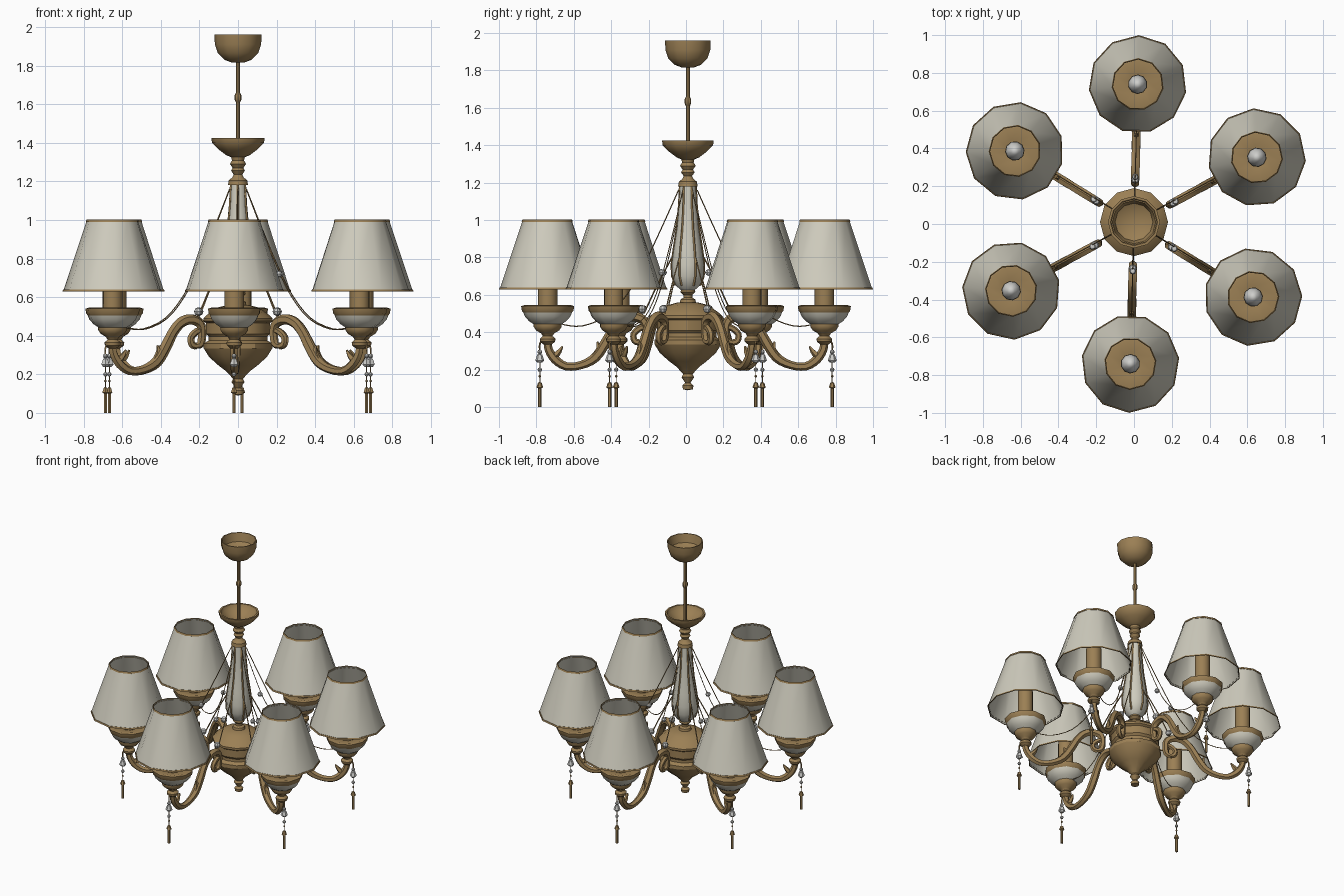
import bpy, bmesh, math
from mathutils import Vector, Matrix

if "Cube" in bpy.data.objects:
    bpy.data.objects.remove(bpy.data.objects["Cube"])


def material(name, rgb):
    m = bpy.data.materials.new(name)
    m.diffuse_color = (*rgb, 1)
    m.use_nodes = True
    m.node_tree.nodes["Principled BSDF"].inputs["Base Color"].default_value = m.diffuse_color
    return m


BRASS = material("antique brass", (0.33, 0.215, 0.09))
CREAM = material("cream fabric", (0.62, 0.60, 0.51))
GLASS = material("crystal", (0.62, 0.62, 0.60))
AXIS_Y = 0.01
R = 0.74  # distance of the lamps from the axis
P = 0.782  # distance of the pendants from the axis


def finish(bm, name, mat, angle=40):
    bmesh.ops.recalc_face_normals(bm, faces=bm.faces)
    me = bpy.data.meshes.new(name)
    bm.to_mesh(me)
    bm.free()
    me.materials.append(mat)
    ob = bpy.data.objects.new(name, me)
    bpy.context.collection.objects.link(ob)
    bpy.context.view_layer.objects.active = ob
    ob.select_set(True)
    bpy.ops.object.shade_smooth_by_angle(angle=math.radians(angle))
    ob.select_set(False)
    return ob


def skin(bm, rings):
    for a, b in zip(rings, rings[1:]):
        n = max(len(a), len(b))
        for i in range(n):
            f = [a[i % len(a)], a[(i + 1) % len(a)], b[(i + 1) % len(b)], b[i % len(b)]]
            f = list(dict.fromkeys(f))
            if len(f) > 2:
                bm.faces.new(f)


def lathe(name, profile, mat, x=0, y=0, sides=10, angle=40):
    """Spin (radius, height) points around a vertical axis."""
    bm = bmesh.new()
    rings = []
    for r, z in profile:
        n = 1 if r == 0 else sides
        turns = [2 * math.pi * i / sides for i in range(n)]
        rings.append([bm.verts.new((x + r * math.cos(t), y + r * math.sin(t), z))
                      for t in turns])
    skin(bm, rings)
    return finish(bm, name, mat, angle)


def spline(pts, steps):
    """Smooth curve through (distance, height, thickness) points."""
    p = [Vector(q) for q in pts]
    p = [2 * p[0] - p[1]] + p + [2 * p[-1] - p[-2]]
    out = []
    for a, b, c, d in zip(p, p[1:], p[2:], p[3:]):
        for s in range(steps):
            t = s / steps
            out.append(0.5 * (2 * b + (c - a) * t + (2 * a - 5 * b + 4 * c - d) * t * t
                              + (3 * b - a - 3 * c + d) * t ** 3))
    return out + [p[-2]]


def tube(name, path, mat, radius=None, sides=4, steps=3):
    """Sweep a round section along a path in the x-z plane."""
    if radius:
        path = [(x, z, radius) for x, z in path]
    bm = bmesh.new()
    path = spline(path, steps)
    rings = []
    for i, q in enumerate(path):
        d = path[min(i + 1, len(path) - 1)] - path[max(i - 1, 0)]
        t = Vector((d.x, 0, d.y)).normalized()
        n, side = Vector((-t.z, 0, t.x)), Vector((0, 1, 0))
        turns = [2 * math.pi * k / sides for k in range(sides)]
        rings.append([bm.verts.new(Vector((q.x, 0, q.y)) + q.z * (n * math.cos(u)
                                                                 + side * math.sin(u)))
                      for u in turns])
    skin(bm, rings)
    bm.faces.new(rings[0])
    bm.faces.new(rings[-1])
    return finish(bm, name, mat, 50)


def around(ob, shift=0):
    """Repeat a part on all six arms."""
    name = ob.name
    for k in range(6):
        o = ob
        if k:
            o = ob.copy()
            bpy.context.collection.objects.link(o)
        o.name = f"{name}_{k + 1}"
        turn = Matrix.Rotation(math.radians(28.5 + 60 * k), 4, 'Z')
        o.matrix_world = Matrix.Translation((0, shift, 0)) @ turn


def column(name, profile, mat, sides=12, angle=40):
    return lathe(name, profile, mat, y=AXIS_Y, sides=sides, angle=angle)


def lamp(name, profile, mat, sides=10):
    around(lathe(name, profile, mat, x=R, sides=sides))


def bead(name, x, z, size, mat):
    arc = [math.pi * i / 4 for i in range(5)]
    profile = [(size * math.sin(t) if 0 < t < 3 else 0, z - size * math.cos(t)) for t in arc]
    around(lathe(name, profile, mat, x=x, sides=8))


# Central column
column("ceiling_canopy", [(0, 1.85), (.10, 1.90), (.115, 1.96), (.122, 1.96), (.12, 1.91),
                          (.105, 1.865), (.07, 1.83), (.03, 1.815), (0, 1.815)], BRASS)
column("rod", [(.011, 1.83), (.011, 1.33)], BRASS, 8)
column("rod_knot", [(.011, 1.66), (.018, 1.645), (.018, 1.625), (.011, 1.61)], BRASS, 8)
column("upper_dish", [(0, 1.35), (.05, 1.36), (.115, 1.40), (.125, 1.425), (.138, 1.425),
                      (.135, 1.40), (.10, 1.365), (.06, 1.335), (.035, 1.325),
                      (.03, 1.305)], BRASS)
column("neck", [(.03, 1.31), (.042, 1.29), (.028, 1.27), (.036, 1.255), (.022, 1.235),
                (.03, 1.22), (.048, 1.205), (.052, 1.18), (0, 1.18)], BRASS)
VASE = [(.042, 1.185), (.047, 1.08), (.058, .96), (.075, .85), (.087, .76), (.084, .70),
        (.065, .65), (.03, .62)]
column("vase", VASE, CREAM)
around(tube("vase_rib", VASE[:-1], BRASS, .006, steps=1), AXIS_Y)
column("vase_foot", [(0, .64), (.034, .635), (.04, .615), (.024, .60), (.024, .585),
                     (.04, .575), (.045, .55)], BRASS)
column("body", [(0, .56), (.06, .558), (.11, .545), (.165, .505), (.18, .49), (.18, .475),
                (.165, .465), (.165, .41), (.152, .395), (.152, .375), (.178, .36),
                (.178, .335), (.15, .29), (.10, .245), (.06, .215), (.024, .175)],
       BRASS, angle=30)
column("finial", [(.024, .178), (.034, .16), (.014, .13), (.03, .115), (.026, .095),
                  (0, .09)], BRASS)

# Curved arms with scroll and leaves
around(tube("arm", [(.255, .345, .012), (.222, .36, .02), (.215, .43, .022),
                    (.235, .47, .025), (.29, .485, .026), (.345, .465, .026),
                    (.39, .415, .025), (.43, .345, .027), (.485, .265, .026),
                    (.56, .225, .022), (.64, .218, .022), (.70, .255, .024),
                    (.735, .31, .022), (.74, .37, .022)], BRASS, sides=6))
around(tube("scroll", [(.215, .43), (.25, .42), (.28, .39), (.275, .355), (.25, .345)],
            BRASS, .017, 6))
around(tube("outer_leaf", [(.72, .26, .018), (.685, .29, .016), (.66, .325, .005)], BRASS,
            sides=5))
around(tube("inner_leaf", [(.50, .25, .018), (.468, .31, .016), (.475, .35, .005)], BRASS,
            sides=5))

# Lamps
lamp("cup_stem", [(0, .33), (.022, .335), (.04, .35), (.042, .365), (.026, .38),
                  (.036, .395), (.062, .41), (.075, .43), (.075, .445), (0, .445)], BRASS)
lamp("cup_bowl", [(.07, .44), (.10, .46), (.122, .485), (.13, .505)], CREAM)
lamp("cup_rim", [(.125, .50), (.138, .515), (.142, .54), (.125, .545), (.06, .53),
                 (0, .53)], BRASS)
lamp("candle", [(.052, .53), (.052, .76), (0, .76)], BRASS)
lamp("bulb", [(.025, .76), (.042, .79), (.05, .83), (.04, .87), (.02, .90), (0, .91)], GLASS)
lamp("lampshade", [(.256, .632), (.133, 1.0)], CREAM, 11)
lamp("shade_top_trim", [(.131, 1.0), (.135, 1.003), (.139, .99), (.135, .988)], BRASS, 11)
lamp("shade_bottom_trim", [(.252, .64), (.2565, .64), (.26, .63), (.254, .63)], BRASS, 11)

# Swagged chains with beads
around(tube("chain", [(.05, 1.16), (.14, .96), (.235, .76), (.32, .61), (.43, .49),
                      (.56, .435), (.66, .44), (.70, .46)], BRASS, .003), AXIS_Y)
around(tube("inner_chain", [(.085, .80), (.16, .66), (.235, .50)], BRASS, .004), AXIS_Y)
bead("chain_bead", .25, .72, .018, GLASS)
bead("arm_bead", .235, .525, .022, GLASS)

# Hanging crystal pendants
around(tube("pendant_hook", [(R, .35), (.77, .355), (P, .335), (P, .30)], BRASS, .005))
around(tube("pendant_wire", [(P, .31), (P, .10)], BRASS, .0025, steps=1))
bead("pendant_top_bead", P, .295, .013, GLASS)
around(lathe("pendant_bell", [(0, .285), (.014, .28), (.024, .25), (.012, .238), (0, .238)],
             GLASS, x=P, sides=6))
bead("pendant_small_bead", P, .20, .012, GLASS)
bead("pendant_lower_bead", P, .165, .007, BRASS)
around(lathe("pendant_rod", [(0, .135), (.01, .13), (.018, .105), (.009, .10), (.009, 0),
                             (0, 0)], BRASS, x=P, sides=6))
